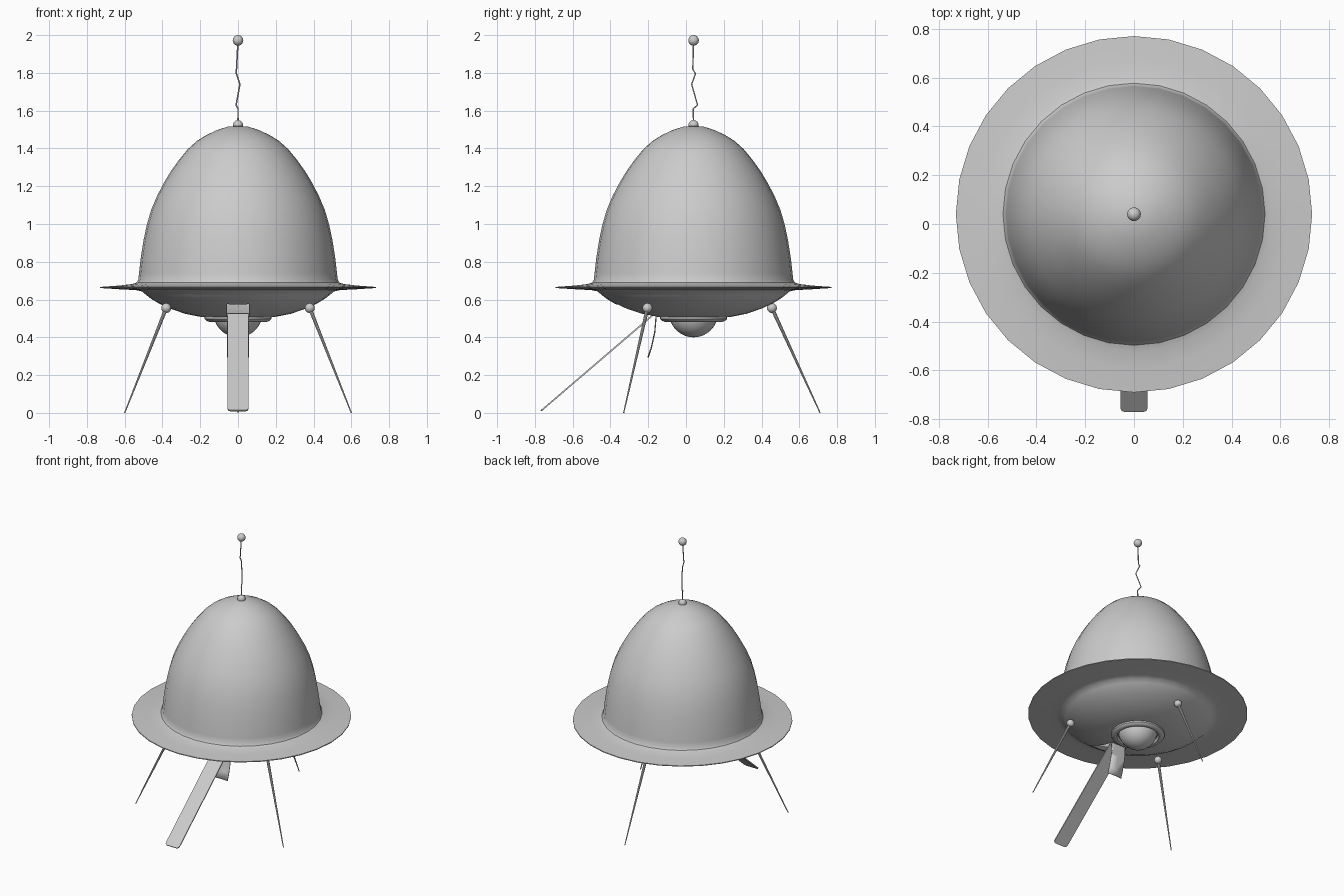
import bpy, bmesh, math
from mathutils import Vector, Matrix

if "Cube" in bpy.data.objects:
    bpy.data.objects.remove(bpy.data.objects["Cube"])

CY = 0.04   # saucer axis in y
SEG = 32


def finish(name, bm, angle=35):
    me = bpy.data.meshes.new(name)
    bm.to_mesh(me)
    bm.free()
    ob = bpy.data.objects.new(name, me)
    bpy.context.collection.objects.link(ob)
    bpy.ops.object.select_all(action='DESELECT')
    ob.select_set(True)
    bpy.context.view_layer.objects.active = ob
    bpy.ops.object.shade_smooth_by_angle(angle=math.radians(angle))
    return ob


def lathe(profile, seg=SEG):
    """Revolve (radius, z) points, listed top to bottom, about the saucer axis."""
    bm = bmesh.new()
    rings = []
    for r, z in profile:
        n = seg if r > 0 else 1
        rings.append([bm.verts.new((r * math.cos(2 * math.pi * j / seg),
                                    CY + r * math.sin(2 * math.pi * j / seg), z)) for j in range(n)])
    for a, b in zip(rings, rings[1:]):
        for j in range(seg):
            k = (j + 1) % seg
            loop = [a[j % len(a)], b[j % len(b)], b[k % len(b)], a[k % len(a)]]
            bm.faces.new(list(dict.fromkeys(loop)))
    return bm


def ball(name, loc, r):
    bm = bmesh.new()
    bmesh.ops.create_uvsphere(bm, u_segments=20, v_segments=12, radius=r,
                              matrix=Matrix.Translation(loc))
    return finish(name, bm)


def rod(name, a, b, r1, r2):
    a, b = Vector(a), Vector(b)
    d = b - a
    m = Matrix.Translation((a + b) / 2) @ d.to_track_quat('Z', 'Y').to_matrix().to_4x4()
    bm = bmesh.new()
    bmesh.ops.create_cone(bm, cap_ends=True, segments=10, radius1=r1, radius2=r2,
                          depth=d.length, matrix=m)
    return finish(name, bm)


# Dome with flared brim
finish("dome_and_brim", lathe([
    (0, 1.52), (0.055, 1.515), (0.11, 1.498), (0.165, 1.472), (0.217, 1.44), (0.265, 1.397),
    (0.312, 1.34), (0.355, 1.28), (0.39, 1.222), (0.428, 1.15), (0.46, 1.074), (0.483, 0.995),
    (0.50, 0.915), (0.515, 0.82), (0.524, 0.74), (0.528, 0.705), (0.537, 0.69), (0.56, 0.682),
    (0.63, 0.674), (0.73, 0.667), (0.73, 0.661)]))

# Underside bowl, with a rectangular hatch opening cut out at the front
bm = lathe([(0.73, 0.661), (0.62, 0.654), (0.54, 0.65), (0.508, 0.643), (0.485, 0.623),
            (0.46, 0.604), (0.42, 0.58), (0.36, 0.552), (0.28, 0.525), (0.20, 0.509),
            (0.12, 0.501), (0, 0.498)])
HW, Y_IN, Y_OUT = 0.057, -0.155, -0.365


def near(f):
    c = f.calc_center_median()
    return abs(c.x) < 0.25 and -0.5 < c.y < -0.05


for co, no in (((HW, 0, 0), (1, 0, 0)), ((-HW, 0, 0), (1, 0, 0)),
               ((0, Y_IN, 0), (0, 1, 0)), ((0, Y_OUT, 0), (0, 1, 0))):
    faces = [f for f in bm.faces if near(f)]
    geom = list({e for f in faces for e in list(f.verts) + list(f.edges)}) + faces
    bmesh.ops.bisect_plane(bm, geom=geom, plane_co=co, plane_no=no)


def in_hatch(f):
    c = f.calc_center_median()
    return abs(c.x) < HW and Y_OUT < c.y < Y_IN


flap = bm.copy()
bmesh.ops.delete(bm, geom=[f for f in bm.faces if in_hatch(f)], context='FACES')
finish("underside", bm)

# Hatch flap: the cut-out piece swung down about its inner edge
bmesh.ops.delete(flap, geom=[f for f in flap.faces if not in_hatch(f)], context='FACES')
hinge = Vector((0, Y_IN, 0.508))
bmesh.ops.rotate(flap, verts=flap.verts, cent=hinge,
                 matrix=Matrix.Rotation(math.radians(96), 3, 'X'))
hatch = finish("hatch_flap", flap)
mod = hatch.modifiers.new("thickness", 'SOLIDIFY')
mod.thickness = 0.005

# Bottom lamp and its ring
finish("lamp_ring", lathe([(0.178, 0.512), (0.177, 0.497), (0.168, 0.488), (0.152, 0.482),
                           (0.14, 0.485), (0.134, 0.495), (0.13, 0.51)]))
finish("lamp_bulb", lathe([(0.13 * math.cos(t), 0.53 - 0.13 * math.sin(t)) for t in
                           [math.pi / 2 * i / 8 for i in range(8)]] + [(0, 0.40)]))

# Three tapered legs with ball joints
for name, hip, foot in (("front_right_leg", (0.38, -0.204, 0.555), (0.60, -0.33, 0)),
                        ("front_left_leg", (-0.38, -0.204, 0.555), (-0.60, -0.33, 0)),
                        ("back_leg", (0, 0.455, 0.555), (0, 0.71, 0))):
    rod(name, hip, foot, 0.010, 0.003)
    ball(name + "_joint", hip, 0.026)

# Boarding ramp: a rounded plank from the hatch to the ground
top, end = Vector((0, -0.172, 0.526)), Vector((0, -0.77, 0.014))
u = (end - top).normalized()
n = Vector((1, 0, 0)).cross(u)
L, W, R = (end - top).length, 0.055, 0.018
outline = [(-W, 0), (W, 0)]
for cx, a0 in ((W - R, 0), (-(W - R), 90)):
    for i in range(5):
        t = math.radians(a0 + 22.5 * i)
        outline.append((cx + R * math.cos(t), L - R + R * math.sin(t)))
bm = bmesh.new()
face = bm.faces.new([bm.verts.new(top + Vector((x, 0, 0)) + u * d) for x, d in outline])
ext = bmesh.ops.extrude_face_region(bm, geom=[face])
bmesh.ops.translate(bm, vec=n * 0.008,
                    verts=[v for v in ext["geom"] if isinstance(v, bmesh.types.BMVert)])
bmesh.ops.recalc_face_normals(bm, faces=bm.faces)
finish("ramp", bm)

# Crooked antenna
path = [(0, CY, 1.52), (0, 0.038, 1.61), (-0.01, 0.061, 1.63), (0.01, 0.03, 1.74),
        (-0.008, 0.05, 1.795), (-0.008, 0.036, 1.82), (0, CY, 1.97)]
cu = bpy.data.curves.new("antenna_wire", 'CURVE')
cu.dimensions = '3D'
cu.bevel_depth = 0.004
cu.bevel_resolution = 1
sp = cu.splines.new('POLY')
sp.points.add(len(path) - 1)
for p, co in zip(sp.points, path):
    p.co = (*co, 1)
bpy.context.collection.objects.link(bpy.data.objects.new("antenna_wire", cu))
ball("antenna_base", (0, CY, 1.523), 0.027)
ball("antenna_tip", (0, CY, 1.972), 0.028)
